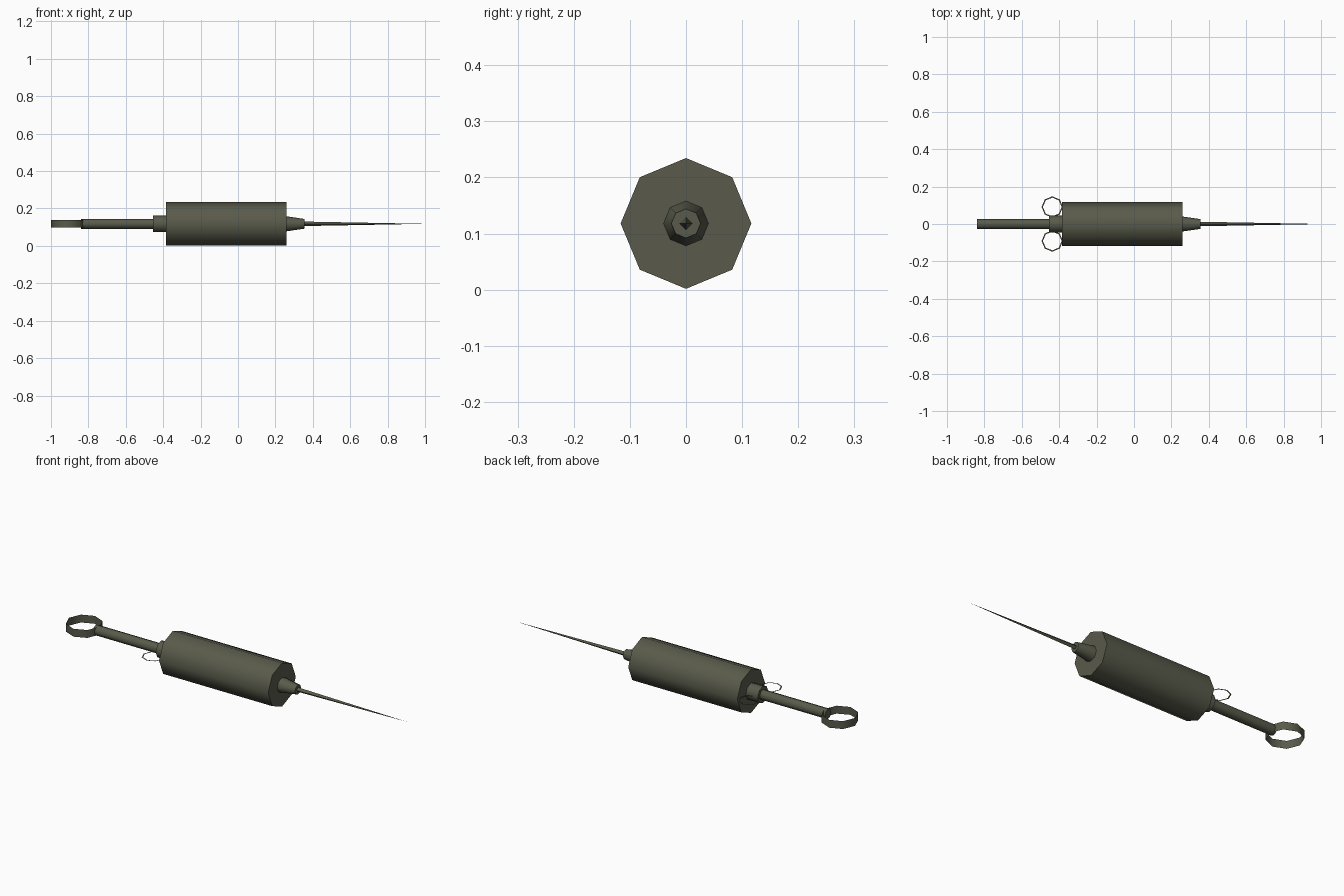
import bpy, bmesh, math
from mathutils import Matrix, Vector

if "Cube" in bpy.data.objects:
    bpy.data.objects.remove(bpy.data.objects["Cube"])

AXIS_Z = 0.118

metal = bpy.data.materials.new("dark olive")
metal.diffuse_color = (0.10, 0.104, 0.07, 1)
metal.use_nodes = True
metal.node_tree.nodes["Principled BSDF"].inputs["Base Color"].default_value = metal.diffuse_color


def finish(name, bm, smooth=True):
    mesh = bpy.data.meshes.new(name)
    bm.to_mesh(mesh)
    bm.free()
    mesh.materials.append(metal)
    obj = bpy.data.objects.new(name, mesh)
    bpy.context.collection.objects.link(obj)
    if smooth:
        bpy.ops.object.select_all(action='DESELECT')
        obj.select_set(True)
        bpy.context.view_layer.objects.active = obj
        bpy.ops.object.shade_smooth_by_angle(angle=math.radians(50))
    return obj


def tube(name, x0, x1, r0, r1, sides=8):
    """Capped cylinder or cone lying along x, with a corner pointing up."""
    bm = bmesh.new()
    place = Matrix.Translation(((x0 + x1) / 2, 0, AXIS_Z)) @ Matrix.Rotation(math.pi / 2, 4, 'Y')
    bmesh.ops.create_cone(bm, cap_ends=True, segments=sides, radius1=r0, radius2=r1,
                          depth=x1 - x0, matrix=place)
    return finish(name, bm)


def loop(name, x, y, outer, inner, z0, z1):
    """Octagonal sheet between two rings: an upright band or a flat annulus."""
    bm = bmesh.new()
    rings = []
    for r, z in ((outer, z0), (inner, z1)):
        rings.append([bm.verts.new((x + r * math.cos(i * math.pi / 4),
                                    y + r * math.sin(i * math.pi / 4), z)) for i in range(8)])
    a, b = rings
    for i in range(8):
        j = (i + 1) % 8
        bm.faces.new((a[i], a[j], b[j], b[i]))
    return finish(name, bm)


# Body, nozzle and needle
tube("barrel", -0.385, 0.26, 0.1165, 0.1165)
tube("nozzle", 0.26, 0.355, 0.040, 0.026)
tube("needle", 0.355, 1.0, 0.012, 0.0, sides=4)

# Plunger side
tube("rear_collar", -0.455, -0.385, 0.045, 0.045)
tube("plunger_rod", -0.84, -0.455, 0.027, 0.027)

# Thumb ring is a thin upright band, finger rings are flat hoops
loop("thumb_ring", -0.91, 0, 0.09, 0.09, AXIS_Z - 0.021, AXIS_Z + 0.021)
for side, label in ((-1, "front"), (1, "back")):
    loop(label + "_finger_ring", -0.437, side * 0.091, 0.057, 0.050, AXIS_Z, AXIS_Z)
